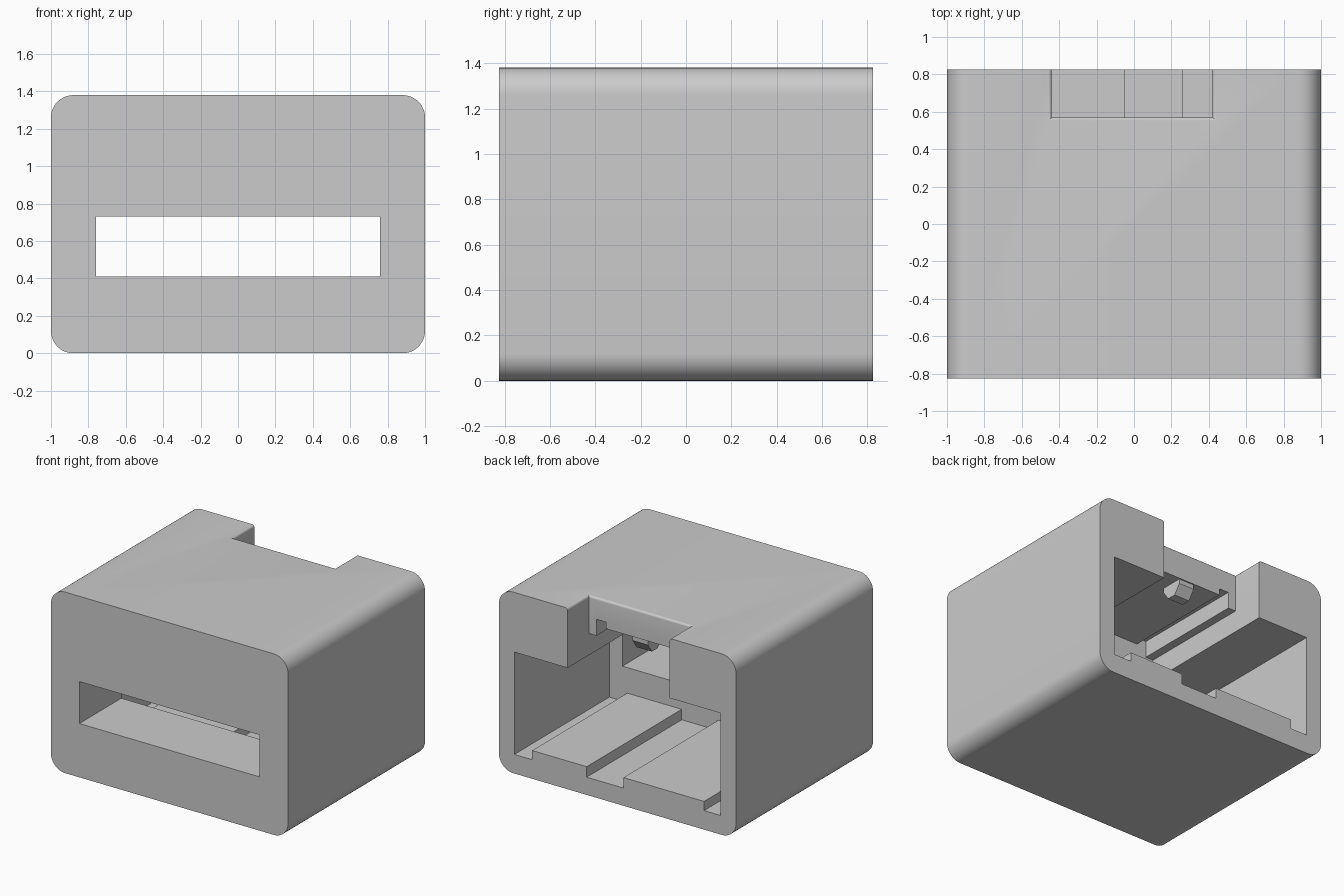
import bpy, bmesh, math

cube = bpy.data.objects.get("Cube")
if cube:
    bpy.data.objects.remove(cube, do_unlink=True)

W, D, H, R = 1.0, 0.825, 1.38, 0.12      # half width, half depth, height, corner radius
INNER = -0.32                            # depth at which the rear cavity ends

grey = bpy.data.materials.new("plain grey")
grey.use_nodes = True
grey.diffuse_color = (0.6, 0.6, 0.6, 1)
grey.node_tree.nodes["Principled BSDF"].inputs["Base Color"].default_value = (0.6, 0.6, 0.6, 1)


def loft(name, loops):
    """Closed solid from matching loops of points."""
    bm = bmesh.new()
    rings = [[bm.verts.new(p) for p in loop] for loop in loops]
    n = len(rings[0])
    for a, b in zip(rings, rings[1:]):
        for i in range(n):
            j = (i + 1) % n
            bm.faces.new((a[i], a[j], b[j], b[i]))
    bm.faces.new(rings[0])
    bm.faces.new(rings[-1])
    bmesh.ops.recalc_face_normals(bm, faces=bm.faces)
    mesh = bpy.data.meshes.new(name)
    bm.to_mesh(mesh)
    bm.free()
    mesh.materials.append(grey)
    obj = bpy.data.objects.new(name, mesh)
    bpy.context.collection.objects.link(obj)
    return obj


def extrude(name, profile, y0, y1):
    return loft(name, [[(x, y, z) for x, z in profile] for y in (y0, y1)])


def rect(x0, x1, y0, y1, z):
    return [(x0, y0, z), (x1, y0, z), (x1, y1, z), (x0, y1, z)]


def cut(obj, cutter):
    cutter.hide_render = True
    mod = obj.modifiers.new("cut", 'BOOLEAN')
    mod.operation, mod.solver, mod.object = 'DIFFERENCE', 'EXACT', cutter
    bpy.context.view_layer.objects.active = obj
    bpy.ops.object.modifier_apply(modifier=mod.name)
    bpy.data.objects.remove(cutter, do_unlink=True)


# Housing: rounded block running front to back
outline = []
corners = [(W - R, H - R), (R - W, H - R), (R - W, R), (W - R, R)]
for k, (cx, cz) in enumerate(corners):
    for i in range(13):
        a = math.radians(90 * k + 7.5 * i)
        outline.append((cx + R * math.cos(a), cz + R * math.sin(a)))
housing = extrude("housing", outline, -D, D)

# Rear cavity: floor pads below, stepped guide channel above
floor = [(-0.87, 0.145), (-0.73, 0.145), (-0.73, 0.215), (-0.05, 0.215), (-0.05, 0.135),
         (0.26, 0.135), (0.26, 0.215), (0.72, 0.215), (0.72, 0.145), (0.87, 0.145)]
ceiling = [(0.88, 0.925), (0.43, 0.925), (0.43, 1.09), (0.365, 1.09),
           (0.365, 1.215), (0.285, 1.215), (0.285, 1.165)]
shift = [(x - 0.01, z) for x, z in ceiling]
mirrored = [(-x - 0.01, z) for x, z in reversed(ceiling)]
mirrored[-1] = (-0.87, 0.925)
cut(housing, extrude("cavity_cutter", floor + shift + mirrored, INNER, D + 0.1))

# Front slot opening into the cavity
slot = [(-0.76, 0.41), (0.76, 0.41), (0.76, 0.73), (-0.76, 0.73)]
cut(housing, extrude("slot_cutter", slot, -D - 0.1, INNER + 0.1))

# Top rear notch with softened upper rim
left, right, wall, soft = -0.44, 0.42, 0.57, 0.018
levels = [rect(left, right, wall, D + 0.1, 0.9)]
for i in range(6):
    a = math.radians(18 * i)
    g = soft * (1 - math.cos(a))
    levels.append(rect(left - g, right + g, wall - g, D + 0.1, H - soft + soft * math.sin(a)))
levels.append(rect(left - soft, right + soft, wall - soft, D + 0.1, H + 0.1))
cut(housing, loft("notch_cutter", levels))

# Latch bump under the channel ceiling
bump = loft("latch_bump", [rect(-0.07, 0.06, 0.39, 0.56, 1.18),
                           rect(-0.07, 0.06, 0.39, 0.56, 1.13),
                           rect(-0.07, 0.06, 0.44, 0.51, 1.06)])

# Smooth rounded corners, crisp edges elsewhere
bpy.ops.object.select_all(action='DESELECT')
housing.select_set(True)
bpy.context.view_layer.objects.active = housing
bpy.ops.object.shade_smooth_by_angle(angle=math.radians(30))
